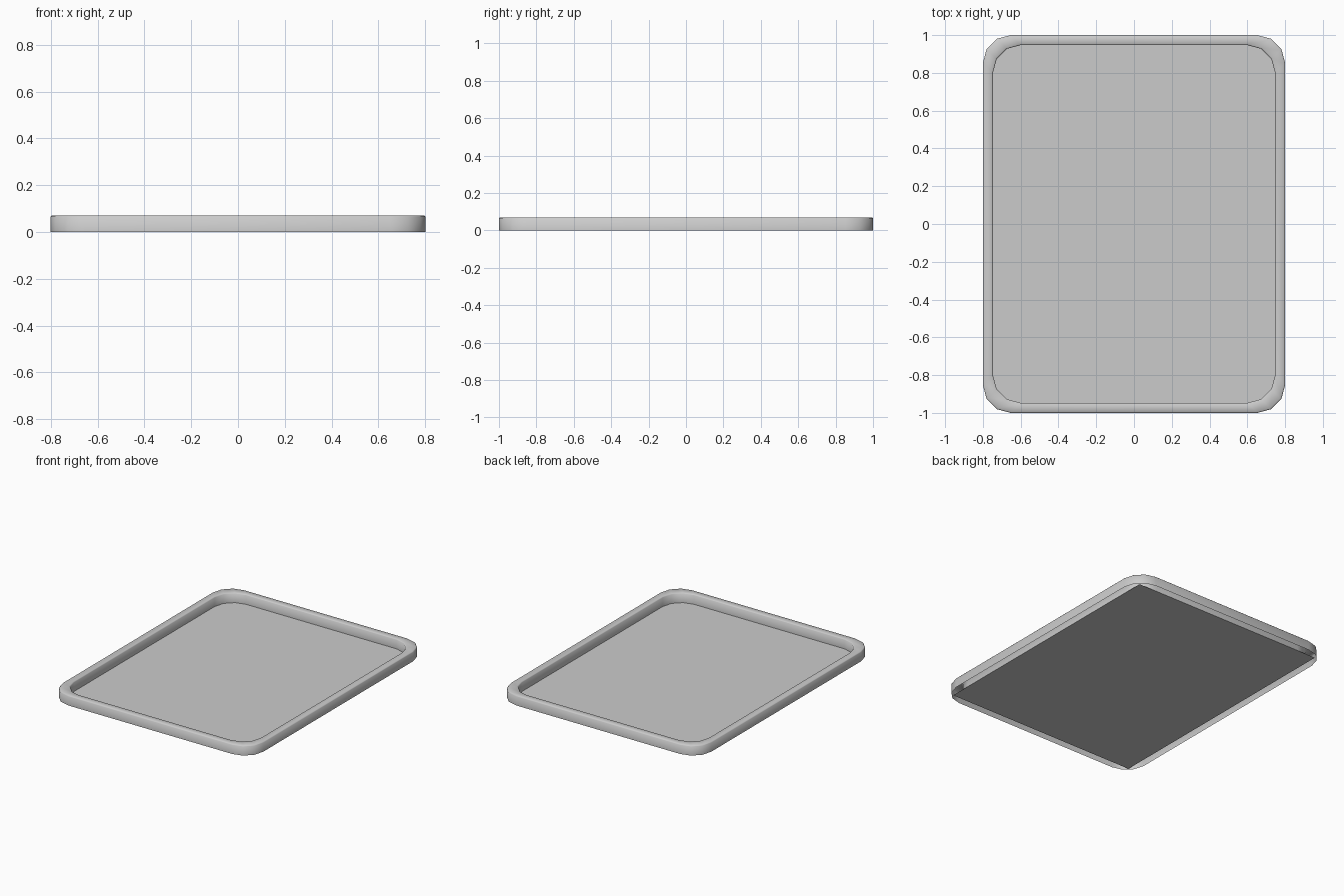
import bpy, bmesh
from math import cos, sin, pi

if "Cube" in bpy.data.objects:
    bpy.data.objects.remove(bpy.data.objects["Cube"])

HALF_X, HALF_Y, HEIGHT, WALL = 0.80, 1.0, 0.07, 0.053
RADIUS, SEGMENTS, SOFT = 0.147, 3, 0.005


def rounded_ring(bm, inset, z):
    """Loop of vertices around a rounded rectangle."""
    cx, cy = HALF_X - inset - RADIUS, HALF_Y - inset - RADIUS
    ring = []
    for q, (sx, sy) in enumerate(((1, 1), (-1, 1), (-1, -1), (1, -1))):
        for i in range(SEGMENTS + 1):
            a = (q + i / SEGMENTS) * pi / 2
            ring.append(bm.verts.new((sx * cx + RADIUS * cos(a),
                                      sy * cy + RADIUS * sin(a), z)))
    return ring


def add_object(name, bm):
    mesh = bpy.data.meshes.new(name)
    bm.to_mesh(mesh)
    bm.free()
    obj = bpy.data.objects.new(name, mesh)
    bpy.context.collection.objects.link(obj)
    return obj


# Raised rim: hollow wall, open underneath, with softened top edges
profile = [(0, 0), (0, HEIGHT - SOFT), (SOFT, HEIGHT),
           (WALL - SOFT, HEIGHT), (WALL, HEIGHT - SOFT), (WALL, 0)]
bm = bmesh.new()
rings = [rounded_ring(bm, inset, z) for inset, z in profile]
for lower, upper in zip(rings, rings[1:]):
    n = len(lower)
    for i in range(n):
        j = (i + 1) % n
        bm.faces.new((lower[i], lower[j], upper[j], upper[i]))
rim = add_object("tray_rim", bm)

# Flat tray floor with square corners hidden under the rim
bm = bmesh.new()
x, y = HALF_X - WALL, HALF_Y - WALL
bm.faces.new([bm.verts.new(p) for p in
              ((-x, -y, 0), (x, -y, 0), (x, y, 0), (-x, y, 0))])
add_object("tray_floor", bm)

# Smooth shading on the rim
bpy.context.view_layer.objects.active = rim
rim.select_set(True)
bpy.ops.object.shade_smooth_by_angle(angle=pi / 3)
